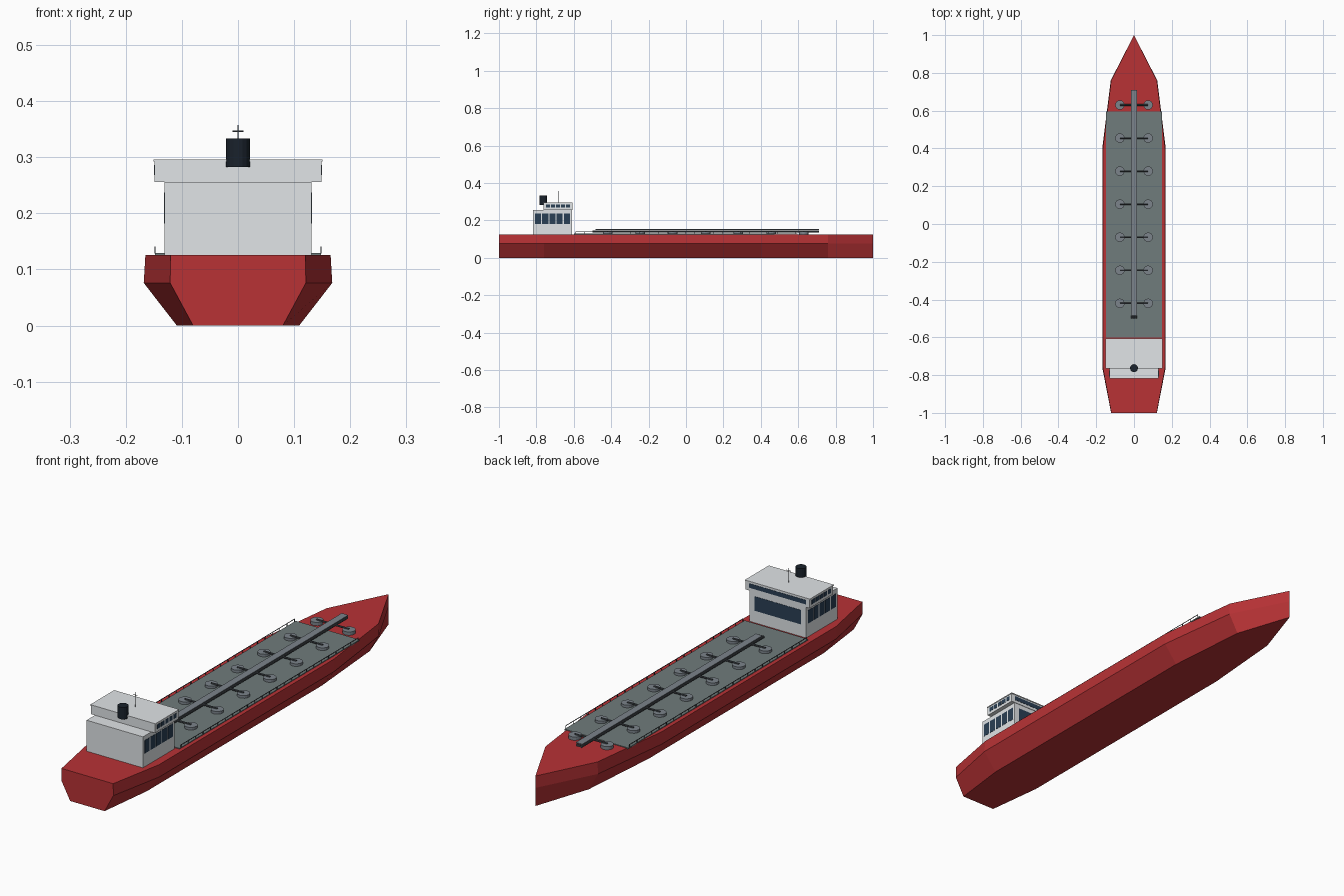
import bpy, bmesh, math
from mathutils import Matrix

if "Cube" in bpy.data.objects:
    bpy.data.objects.remove(bpy.data.objects["Cube"])


def material(name, r, g, b):
    m = bpy.data.materials.new(name)
    m.diffuse_color = (r, g, b, 1)
    m.use_nodes = True
    m.node_tree.nodes["Principled BSDF"].inputs["Base Color"].default_value = m.diffuse_color
    return m


RED = material("hull_red", 0.48, 0.032, 0.036)
DECK = material("deck_grey", 0.16, 0.2, 0.2)
WHITE = material("house_grey", 0.75, 0.78, 0.8)
GLASS = material("window_blue", 0.023, 0.05, 0.09)
BLACK = material("funnel_black", 0.01, 0.016, 0.025)
STEEL = material("steel", 0.2, 0.23, 0.26)
DARK = material("dark_steel", 0.06, 0.07, 0.08)


def finish(name, bm, mat):
    bmesh.ops.recalc_face_normals(bm, faces=bm.faces)
    me = bpy.data.meshes.new(name)
    bm.to_mesh(me)
    bm.free()
    me.materials.append(mat)
    ob = bpy.data.objects.new(name, me)
    bpy.context.collection.objects.link(ob)
    return ob


def add_box(bm, x0, x1, y0, y1, z0, z1):
    mat = Matrix.Translation(((x0 + x1) / 2, (y0 + y1) / 2, (z0 + z1) / 2))
    bmesh.ops.create_cube(bm, size=1, matrix=mat @ Matrix.Diagonal((x1 - x0, y1 - y0, z1 - z0, 1)))


def box(name, mat, *dims):
    bm = bmesh.new()
    add_box(bm, *dims)
    return finish(name, bm, mat)


def add_cyl(bm, centre, r, length, axis='Z', n=16):
    rot = {'Z': Matrix(), 'X': Matrix.Rotation(math.pi / 2, 4, 'Y'),
           'Y': Matrix.Rotation(math.pi / 2, 4, 'X')}[axis]
    bmesh.ops.create_cone(bm, cap_ends=True, segments=n, radius1=r, radius2=r,
                          depth=length, matrix=Matrix.Translation(centre) @ rot)


def cyl(name, mat, *args):
    bm = bmesh.new()
    add_cyl(bm, *args)
    return finish(name, bm, mat)


# Hull: stations (y, bottom, knuckle and deck half-widths), closed at the stem
bm = bmesh.new()
stations = [(-1.0, 0.08, 0.121, 0.12), (-0.76, 0.109, 0.168, 0.165),
            (0.4, 0.109, 0.168, 0.165), (0.76, 0.08, 0.123, 0.121)]
levels = (0, 0.076, 0.126)
rings = []
for y, *w in stations:
    right = [bm.verts.new((w[i], y, levels[i])) for i in range(3)]
    left = [bm.verts.new((-w[i], y, levels[i])) for i in (2, 1, 0)]
    rings.append(right + left)
for a, b in zip(rings, rings[1:]):
    for i in range(6):
        j = (i + 1) % 6
        bm.faces.new((a[i], a[j], b[j], b[i]))
bm.faces.new(rings[0])
stem = [bm.verts.new((0, 1.0, z)) for z in levels]
last = rings[-1]
for side in (last[:3], last[:2:-1]):
    for i in range(2):
        bm.faces.new((side[i], side[i + 1], stem[i + 1], stem[i]))
bm.faces.new((last[2], last[3], stem[2]))
bm.faces.new((last[5], last[0], stem[0]))
finish("hull", bm, RED)

# Cargo deck plate
box("cargo_deck", DECK, -0.148, 0.148, -0.6, 0.595, 0.124, 0.129)

# Tank hatches with their cross pipes
hatches, pipes = bmesh.new(), bmesh.new()
for i in range(7):
    y = -0.42 + 0.175 * i
    for s in (-1, 1):
        add_cyl(hatches, (s * 0.075, y, 0.133), 0.025, 0.014)
    add_cyl(pipes, (0, y, 0.141), 0.004, 0.15, 'X', 8)
finish("tank_hatches", hatches, STEEL)
finish("cross_pipes", pipes, DARK)

# Central walkway above the long pipes
box("walkway", STEEL, -0.015, 0.015, -0.485, 0.71, 0.149, 0.153)
bm = bmesh.new()
for x in (-0.01, 0, 0.01):
    add_cyl(bm, (x, 0.105, 0.141), 0.005, 1.21, 'Y', 8)
finish("main_pipes", bm, DARK)

# Side railings
bm = bmesh.new()
for s in (-1, 1):
    x = s * 0.148
    for i in range(25):
        y = -0.59 + i * 0.049
        add_box(bm, x - 0.001, x + 0.001, y - 0.001, y + 0.001, 0.128, 0.141)
    add_box(bm, x - 0.001, x + 0.001, -0.59, 0.587, 0.139, 0.141)
finish("railings", bm, DARK)

# Deckhouse and bridge
box("deckhouse", WHITE, -0.131, 0.131, -0.818, -0.61, 0.125, 0.256)
box("bridge", WHITE, -0.149, 0.149, -0.763, -0.608, 0.256, 0.293)
box("bridge_roof", WHITE, -0.151, 0.151, -0.765, -0.606, 0.292, 0.296)

# Windows: rows of panes on the sides, broad panes facing the bow
bm = bmesh.new()
for x, y0, y1, z0, z1 in ((0.131, -0.81, -0.618, 0.182, 0.237),
                          (0.149, -0.752, -0.618, 0.268, 0.286)):
    step = (y1 - y0) / 5
    for s in (-1, 1):
        for i in range(5):
            xs = sorted((s * (x - 0.003), s * (x + 0.001)))
            add_box(bm, *xs, y0 + i * step + 0.003, y0 + (i + 1) * step - 0.003, z0, z1)
add_box(bm, -0.108, 0.108, -0.614, -0.609, 0.177, 0.237)
add_box(bm, -0.132, 0.132, -0.612, -0.607, 0.268, 0.286)
finish("windows", bm, GLASS)

# Funnel and mast
cyl("funnel", BLACK, (0, -0.763, 0.308), 0.021, 0.05)
bm = bmesh.new()
add_cyl(bm, (0, -0.683, 0.325), 0.0012, 0.064, 'Z', 8)
add_cyl(bm, (0, -0.683, 0.346), 0.0012, 0.02, 'X', 8)
finish("mast", bm, DARK)
